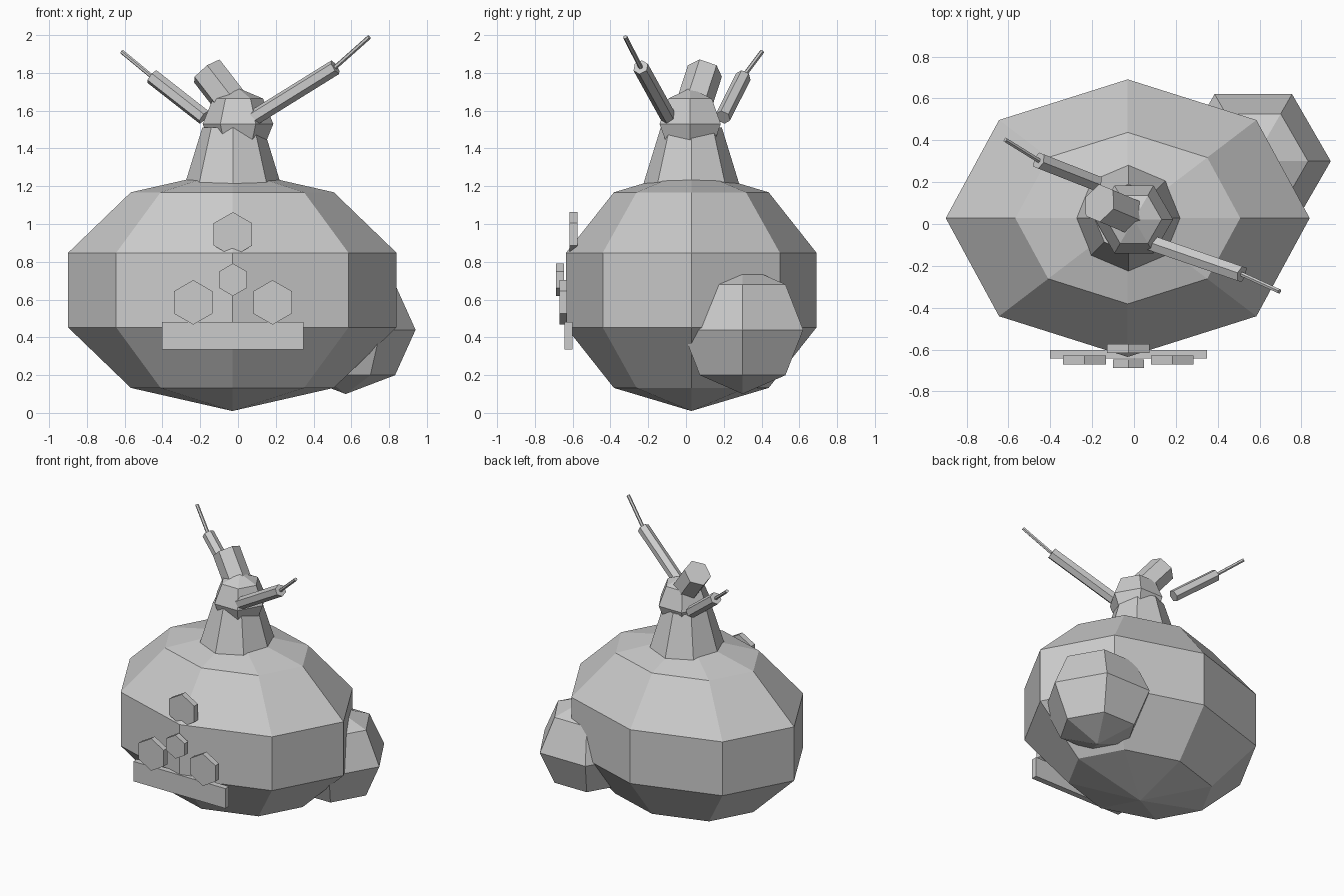
import bpy, math
from mathutils import Vector, Matrix

if "Cube" in bpy.data.objects:
    bpy.data.objects.remove(bpy.data.objects["Cube"], do_unlink=True)

grey = bpy.data.materials.new("plain_grey")
grey.use_nodes = True
GREY = (0.6, 0.6, 0.6, 1)
grey.diffuse_color = GREY
grey.node_tree.nodes["Principled BSDF"].inputs["Base Color"].default_value = GREY


def finish(name):
    ob = bpy.context.object
    ob.name = ob.data.name = name
    ob.data.materials.append(grey)
    return ob


def ball(name, centre, size, segments, rings):
    """Faceted sphere with its first vertex on the y axis."""
    bpy.ops.mesh.primitive_uv_sphere_add(segments=segments, ring_count=rings, radius=1)
    ob = finish(name)
    ob.data.transform(Matrix.Rotation(math.pi / 2, 4, "Z"))
    ob.location, ob.scale = centre, size
    return ob


def rod(name, start, end, radius, sides=6, roll=0.0):
    """Closed prism between two points."""
    start, end = Vector(start), Vector(end)
    axis = end - start
    bpy.ops.mesh.primitive_cylinder_add(vertices=sides, radius=radius, depth=axis.length)
    ob = finish(name)
    ob.data.transform(Matrix.Rotation(roll, 4, "Z"))
    ob.rotation_euler = axis.to_track_quat("Z", "Y").to_euler()
    ob.location = (start + end) / 2
    return ob


# Body, tail and head
ball("body", (-0.03, 0.028, 0.65), (0.914, 0.697, 0.64), 8, 5)
ball("tail", (0.57, 0.3, 0.44), (0.37, 0.37, 0.34), 6, 4)
ball("head", (0, 0.022, 1.53), (0.187, 0.187, 0.19), 6, 4)

# Tapered neck
bpy.ops.mesh.primitive_cone_add(vertices=8, radius1=0.285, radius2=0.162, depth=0.4,
                                location=(-0.027, 0.028, 1.31))
finish("neck")

# Stubby snout on the head
rod("snout", (-0.01, 0.035, 1.61), (-0.165, 0.1, 1.81), 0.095)

# Arms, each a thick sleeve with a thin tip
for side, points in {
    "left": ((0.08, -0.09, 1.56), (0.515, -0.24, 1.83), (0.695, -0.322, 1.99)),
    "right": ((-0.18, 0.195, 1.565), (-0.455, 0.303, 1.78), (-0.615, 0.402, 1.912)),
}.items():
    rod(side + "_arm", points[0], points[1], 0.042)
    rod(side + "_arm_tip", points[1], points[2], 0.012)

# Hexagonal studs on the front
for name, x, y, z, radius in (
    ("upper_stud", -0.027, -0.595, 0.945, 0.118),
    ("middle_stud", -0.027, -0.668, 0.705, 0.086),
    ("left_stud", 0.183, -0.65, 0.585, 0.118),
    ("right_stud", -0.237, -0.65, 0.585, 0.118),
):
    rod(name, (x, y + 0.021, z), (x, y - 0.021, z), radius)

# Mouth bar below the studs
bpy.ops.mesh.primitive_cube_add(size=1, location=(-0.027, -0.622, 0.408))
bar = finish("mouth_bar")
bar.scale = (0.75, 0.042, 0.146)
